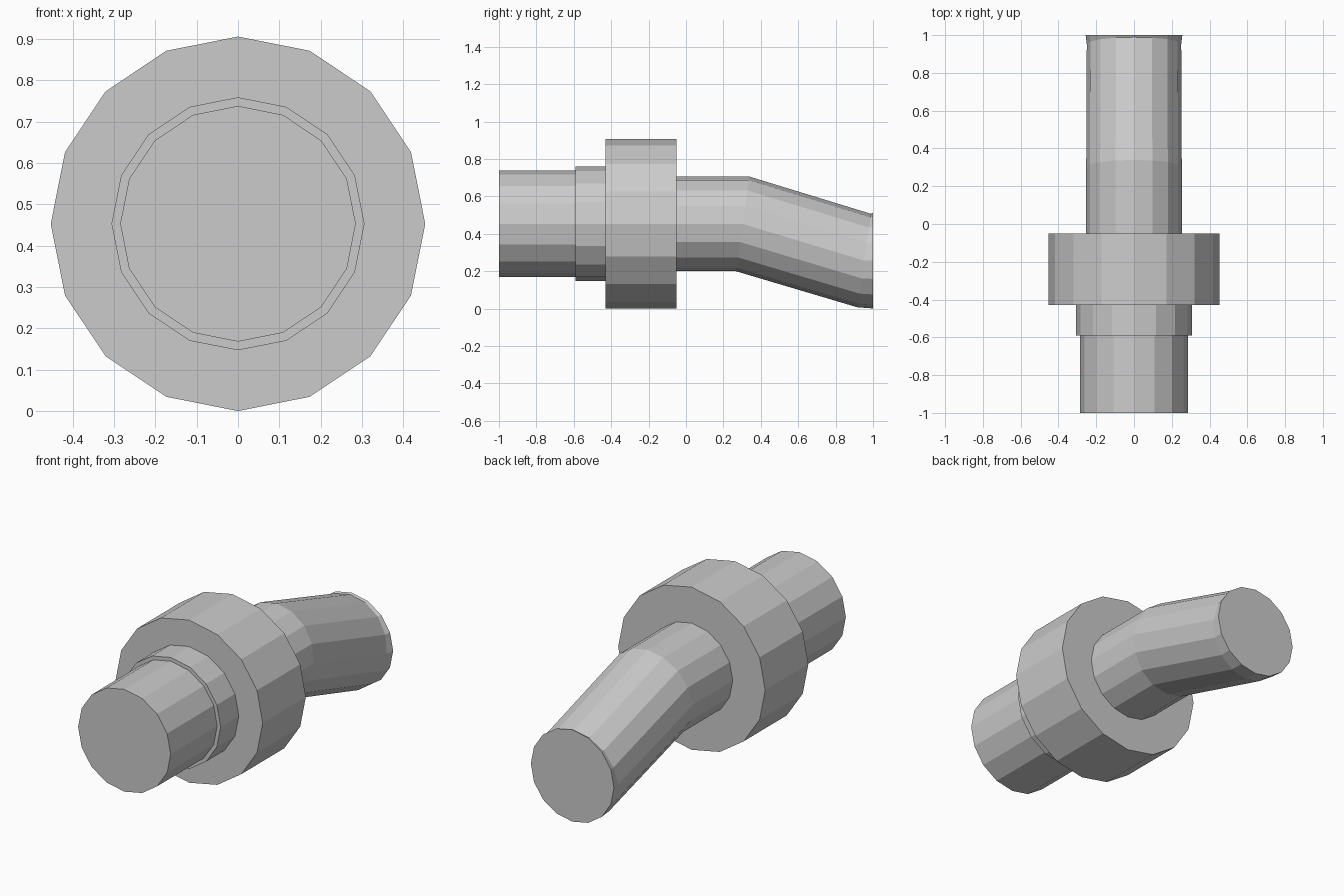
import bpy, bmesh, math

if "Cube" in bpy.data.objects:
    bpy.data.objects.remove(bpy.data.objects["Cube"])

SIDES = 16
AXIS_Z = 0.453


def tube(name, rings):
    """Capped tube along y; each ring is (y, z, radius, lean), lean = y shift from centre to top."""
    bm = bmesh.new()
    loops = []
    for y, z, r, lean in rings:
        loop = []
        for i in range(SIDES):
            a = 2 * math.pi * i / SIDES
            loop.append(bm.verts.new((r * math.sin(a), y + lean * math.cos(a), z + r * math.cos(a))))
        loops.append(loop)
    for a, b in zip(loops, loops[1:]):
        for i in range(SIDES):
            j = (i + 1) % SIDES
            bm.faces.new((a[i], a[j], b[j], b[i]))
    bm.faces.new(loops[0])
    bm.faces.new(loops[-1])
    bmesh.ops.recalc_face_normals(bm, faces=bm.faces)
    mesh = bpy.data.meshes.new(name)
    bm.to_mesh(mesh)
    bm.free()
    obj = bpy.data.objects.new(name, mesh)
    bpy.context.collection.objects.link(obj)
    return obj


# Straight stepped parts: name, start y, end y, radius
for name, y0, y1, r in (
    ("front_pipe", -1.0, -0.59, 0.285),
    ("step_ring", -0.59, -0.43, 0.306),
    ("collar", -0.43, -0.05, 0.453),
):
    tube(name, [(y0, AXIS_Z, r, 0), (y1, AXIS_Z, r, 0)])

# Rear pipe: straight, bends down, then levels off to a vertical end
tube("bent_pipe", [
    (-0.05, AXIS_Z, 0.253, 0),
    (0.303, AXIS_Z, 0.253, 0.036),
    (0.953, 0.257, 0.25, 0.036),
    (1.0, 0.257, 0.256, 0),
])
